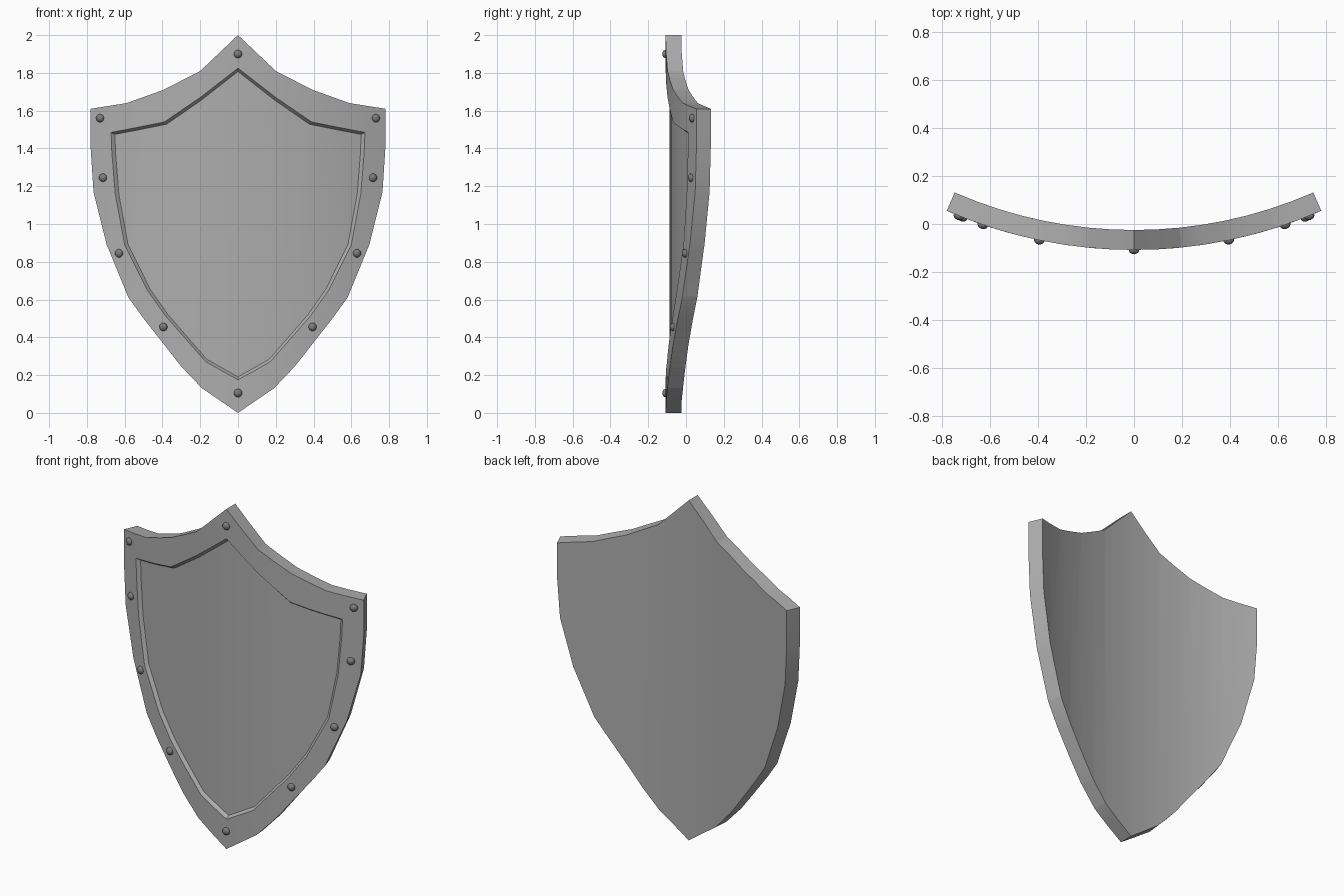
import bpy, bmesh
from math import sqrt, radians
from mathutils import Vector, Matrix

cube = bpy.data.objects.get("Cube")
if cube:
    bpy.data.objects.remove(cube)

RADIUS = 1.947       # curvature of the front surface
AXIS_Y = 1.839       # bend axis
THICK = 0.083
RECESS = 0.02


def material(name, grey):
    m = bpy.data.materials.new(name)
    m.use_nodes = True
    colour = (grey, grey, grey, 1)
    m.diffuse_color = colour
    m.node_tree.nodes["Principled BSDF"].inputs["Base Color"].default_value = colour
    return m


def bend(x, depth, z):
    """Wrap a flat point around the vertical bend axis."""
    r = RADIUS - depth
    s = x / RADIUS
    return Vector((r * s, AXIS_Y - r * sqrt(1 - s * s), z))


def finish(bm, name, mat, angle):
    bmesh.ops.recalc_face_normals(bm, faces=bm.faces[:])
    mesh = bpy.data.meshes.new(name)
    bm.to_mesh(mesh)
    bm.free()
    mesh.materials.append(mat)
    obj = bpy.data.objects.new(name, mesh)
    bpy.context.collection.objects.link(obj)
    bpy.ops.object.select_all(action='DESELECT')
    obj.select_set(True)
    bpy.context.view_layer.objects.active = obj
    bpy.ops.object.shade_smooth_by_angle(angle=radians(angle))
    return obj


def mirrored(half):
    """Close a half outline that starts and ends on the centre line."""
    return half + [(-x, z) for x, z in half[-2:0:-1]]


steel = material("steel grey", 0.42)
dark_steel = material("rivet grey", 0.2)

# Half outlines from the top point down to the bottom point
outer = mirrored([(0, 2), (.2, 1.81), (.395, 1.71), (.59, 1.64), (.78, 1.61),
                  (.78, 1.4), (.765, 1.17), (.695, .89), (.58, .61),
                  (.5, .5), (.3, .245), (.19, .13), (0, 0)])
lip = mirrored([(0, 1.825), (.2, 1.67), (.39, 1.54), (.53, 1.512), (.672, 1.485),
                (.668, 1.38), (.65, 1.16), (.6, .89), (.48, .65),
                (.385, .515), (.28, .395), (.17, .27), (0, .175)])
panel = [(x * .98, .95 + (z - .95) * .98) for x, z in lip]

# Shield body: back, edge, raised rim, sloped wall and recessed panel
bm = bmesh.new()
rings = [[bm.verts.new((x, d, z)) for x, z in pts]
         for pts, d in ((outer, THICK), (outer, 0), (lip, 0), (panel, RECESS))]
n = len(outer)
for a, b in zip(rings, rings[1:]):
    for i in range(n):
        j = (i + 1) % n
        bm.faces.new((a[i], a[j], b[j], b[i]))
bm.faces.new(rings[0])
bm.faces.new(rings[-1])

# Slice into vertical strips, then bend
for k in range(-7, 8):
    bmesh.ops.bisect_plane(bm, geom=bm.verts[:] + bm.edges[:] + bm.faces[:], dist=1e-4,
                           plane_co=(k * .0975, 0, 0), plane_no=(1, 0, 0))
for v in bm.verts:
    v.co = bend(*v.co)
finish(bm, "shield_body", steel, 25)

# Rivets around the rim
spots = [(0, 1.9), (.73, 1.56), (.715, 1.245), (.63, .845), (.395, .455), (0, .105)]
bm = bmesh.new()
for x, z in mirrored(spots):
    spot = bend(x, 0, z)
    out = Vector((spot.x, spot.y - AXIS_Y, 0))
    turn = out.to_track_quat('Z', 'Y').to_matrix().to_4x4()
    bmesh.ops.create_uvsphere(bm, u_segments=16, v_segments=10, radius=.022,
                              matrix=Matrix.Translation(spot) @ turn @ Matrix.Diagonal((1, 1, .8, 1)))
finish(bm, "rivets", dark_steel, 60)
